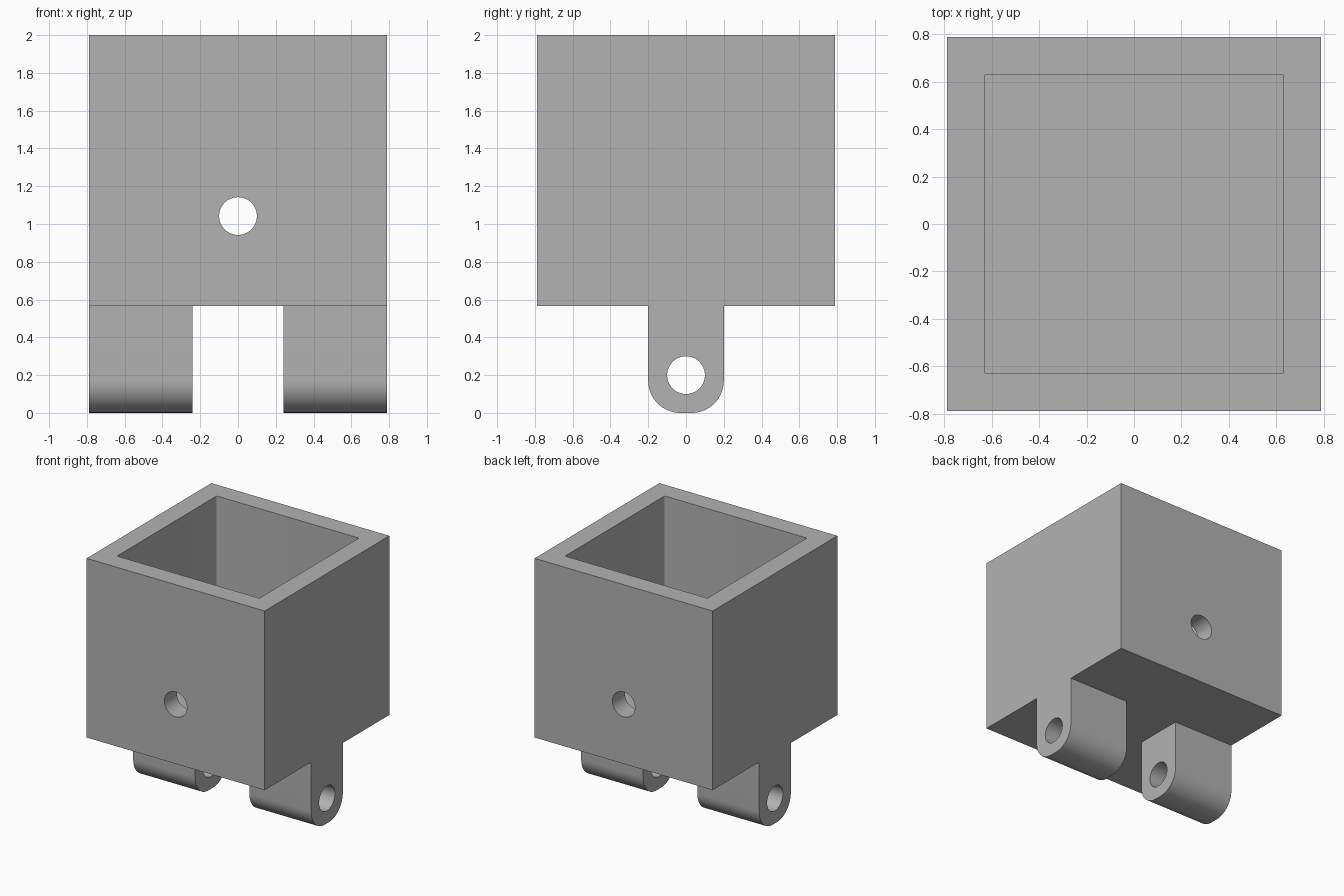
import bpy, bmesh, math
from mathutils import Matrix

cube = bpy.data.objects.get("Cube")
if cube:
    bpy.data.objects.remove(cube, do_unlink=True)

HALF, INNER = 0.788, 0.63          # outer and inner half widths
BASE, FLOOR, TOP = 0.566, 0.725, 2.0
LUG_IN, LUG_HALF, FILLET = 0.24, 0.2, 0.17
HOLE = 0.1

grey = bpy.data.materials.new("grey plastic")
grey.use_nodes = True
color = (0.45, 0.45, 0.45, 1)
grey.diffuse_color = color
grey.node_tree.nodes["Principled BSDF"].inputs["Base Color"].default_value = color


def arc(cx, cy, r, start, end, steps):
    return [(cx + r * math.cos(math.radians(start + (end - start) * i / steps)),
             cy + r * math.sin(math.radians(start + (end - start) * i / steps)))
            for i in range(steps + 1)]


def prism(name, outline, axis, low, high):
    """Extrude a 2D outline along x, y or z from low to high."""
    place = {"x": lambda a, b, t: (t, a, b),
             "y": lambda a, b, t: (a, t, b),
             "z": lambda a, b, t: (a, b, t)}[axis]
    bm = bmesh.new()
    ends = [[bm.verts.new(place(a, b, t)) for a, b in outline] for t in (low, high)]
    for ring in ends:
        bm.faces.new(ring)
    n = len(outline)
    for i in range(n):
        j = (i + 1) % n
        bm.faces.new((ends[0][i], ends[0][j], ends[1][j], ends[1][i]))
    bmesh.ops.recalc_face_normals(bm, faces=bm.faces)
    mesh = bpy.data.meshes.new(name)
    bm.to_mesh(mesh)
    bm.free()
    mesh.materials.append(grey)
    obj = bpy.data.objects.new(name, mesh)
    bpy.context.collection.objects.link(obj)
    return obj


def combine(target, tool, operation):
    mod = target.modifiers.new(operation, "BOOLEAN")
    mod.operation, mod.solver, mod.object = operation, "EXACT", tool
    bpy.context.view_layer.objects.active = target
    bpy.ops.object.modifier_apply(modifier=mod.name)
    bpy.data.objects.remove(tool, do_unlink=True)


# Square socket block
square = [(-HALF, -HALF), (HALF, -HALF), (HALF, HALF), (-HALF, HALF)]
body = prism("socket_body", square, "z", BASE, TOP)

# Two hinge lugs with rounded lower corners
c = LUG_HALF - FILLET
lug_outline = ([(LUG_HALF, BASE + 0.05)]
               + arc(c, FILLET, FILLET, 0, -90, 16)
               + arc(-c, FILLET, FILLET, 270, 180, 16)
               + [(-LUG_HALF, BASE + 0.05)])
for side, low, high in (("left", LUG_IN, HALF), ("right", -HALF, -LUG_IN)):
    combine(body, prism(side + "_lug", lug_outline, "x", low, high), "UNION")

# Open pocket with slightly rounded corners
k, r = INNER - 0.01, 0.01
pocket = (arc(k, k, r, 0, 90, 4) + arc(-k, k, r, 90, 180, 4)
          + arc(-k, -k, r, 180, 270, 4) + arc(k, -k, r, 270, 360, 4))
combine(body, prism("pocket", pocket, "z", FLOOR, TOP + 0.1), "DIFFERENCE")

# Pin hole through front and back walls, hinge hole through both lugs
for name, axis, height in (("pin_hole", "y", 1.042), ("hinge_hole", "x", 0.2)):
    circle = arc(0, height, HOLE, 0, 360, 48)[:-1]
    combine(body, prism(name, circle, axis, -1, 1), "DIFFERENCE")

bpy.ops.object.select_all(action="DESELECT")
body.select_set(True)
bpy.context.view_layer.objects.active = body
bpy.ops.object.shade_smooth_by_angle(angle=math.radians(30))
